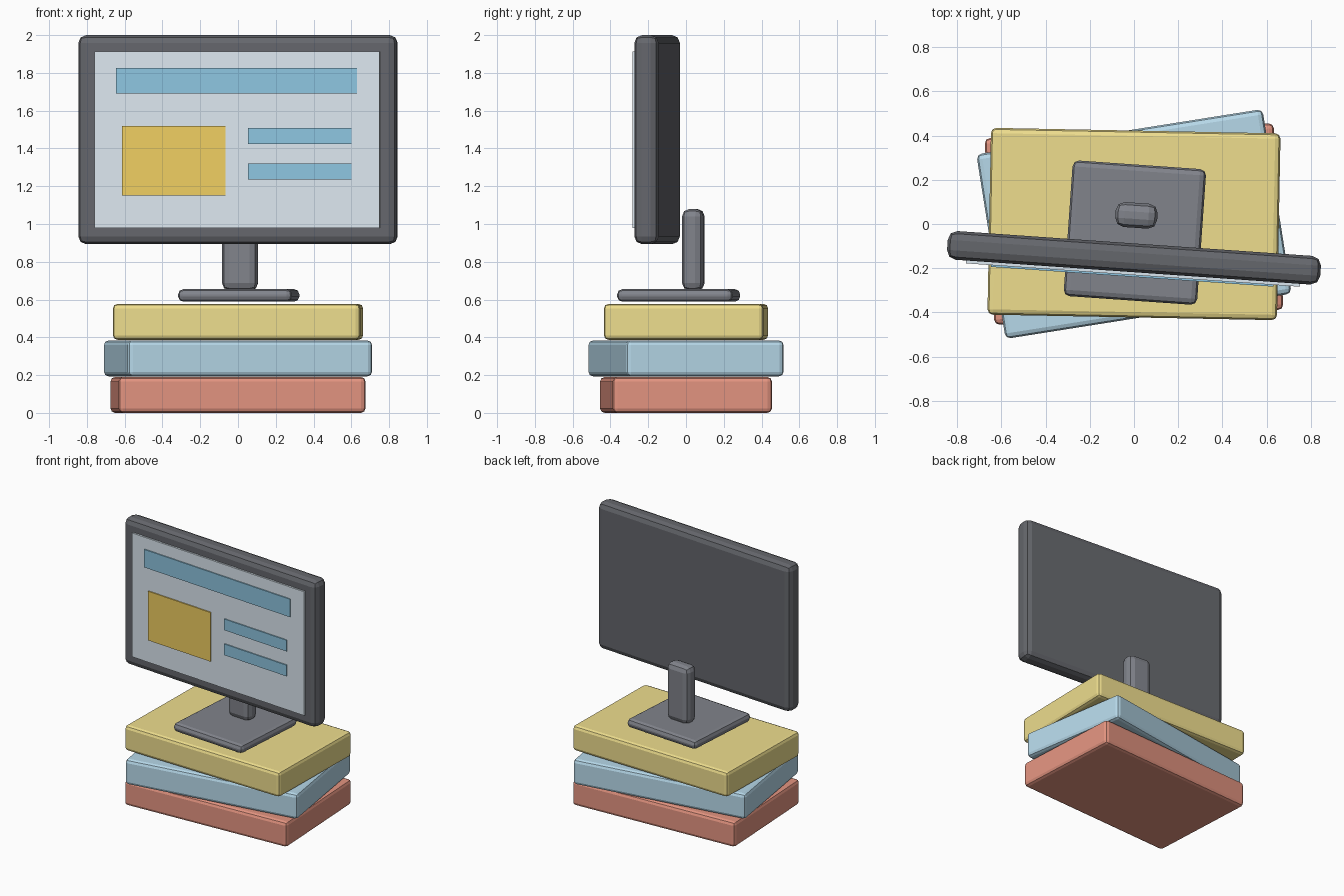
import bpy, math
from mathutils import Matrix, Vector

if "Cube" in bpy.data.objects:
    bpy.data.objects.remove(bpy.data.objects["Cube"])


def material(name, rgb):
    m = bpy.data.materials.new(name)
    m.diffuse_color = (*rgb, 1)
    m.use_nodes = True
    m.node_tree.nodes["Principled BSDF"].inputs["Base Color"].default_value = m.diffuse_color
    return m


def block(name, size, loc, turn, mat, bevel=0.0):
    """Box of a given size, turned about z (degrees), with rounded edges."""
    bpy.ops.mesh.primitive_cube_add(size=1, location=loc,
                                    rotation=(0, 0, math.radians(turn)))
    ob = bpy.context.object
    ob.name = name
    ob.data.transform(Matrix.Diagonal((*size, 1)))
    ob.data.materials.append(mat)
    if bevel:
        mod = ob.modifiers.new("Bevel", 'BEVEL')
        mod.width = bevel
        mod.segments = 2
    return ob


red = material("red_cover", (0.78, 0.30, 0.22))
blue = material("blue_cover", (0.47, 0.69, 0.82))
yellow = material("yellow_cover", (0.86, 0.73, 0.27))
frame = material("dark_frame", (0.13, 0.135, 0.15))
stand = material("stand_grey", (0.22, 0.23, 0.26))
glass = material("screen_pale", (0.72, 0.81, 0.88))
bar = material("bar_blue", (0.27, 0.56, 0.75))
orange = material("tile_orange", (0.87, 0.62, 0.12))

# Stack of books, each turned a little
for i, (name, turn, mat) in enumerate([("book_bottom", 3, red),
                                       ("book_middle", 9, blue),
                                       ("book_top", -1.1, yellow)]):
    block(name, (1.31, 0.845, 0.19), (0, 0, 0.095 + 0.1935 * i), turn, mat, 0.024)

# Monitor stand
TURN = -4
block("stand_base", (0.605, 0.615, 0.066), (0.004, -0.039, 0.622), TURN, stand, 0.028)
block("stand_neck", (0.19, 0.113, 0.432), (0.011, 0.039, 0.864), TURN, stand, 0.04)

# Monitor casing
centre = Vector((0, -0.153, 1.4465))
T = 0.13
block("monitor_casing", (1.692, T, 1.107), centre, TURN, frame, 0.042)

# Screen and its panels: x range, z range, how far they stand proud
spin = Matrix.Rotation(math.radians(TURN), 3, 'Z')
panels = [
    ("screen", -0.757, 0.757, 0.98, 1.913, 0.013, glass),
    ("header_bar", -0.642, 0.638, 1.69, 1.825, 0.021, bar),
    ("picture_tile", -0.61, -0.06, 1.15, 1.52, 0.021, orange),
    ("text_bar_upper", 0.06, 0.608, 1.423, 1.507, 0.021, bar),
    ("text_bar_lower", 0.06, 0.608, 1.235, 1.319, 0.021, bar),
]
for name, x0, x1, z0, z1, proud, mat in panels:
    depth = 0.02
    local = Vector(((x0 + x1) / 2, -T / 2 - proud + depth / 2,
                    (z0 + z1) / 2 - centre.z))
    block(name, (x1 - x0, depth, z1 - z0), centre + spin @ local, TURN, mat)
